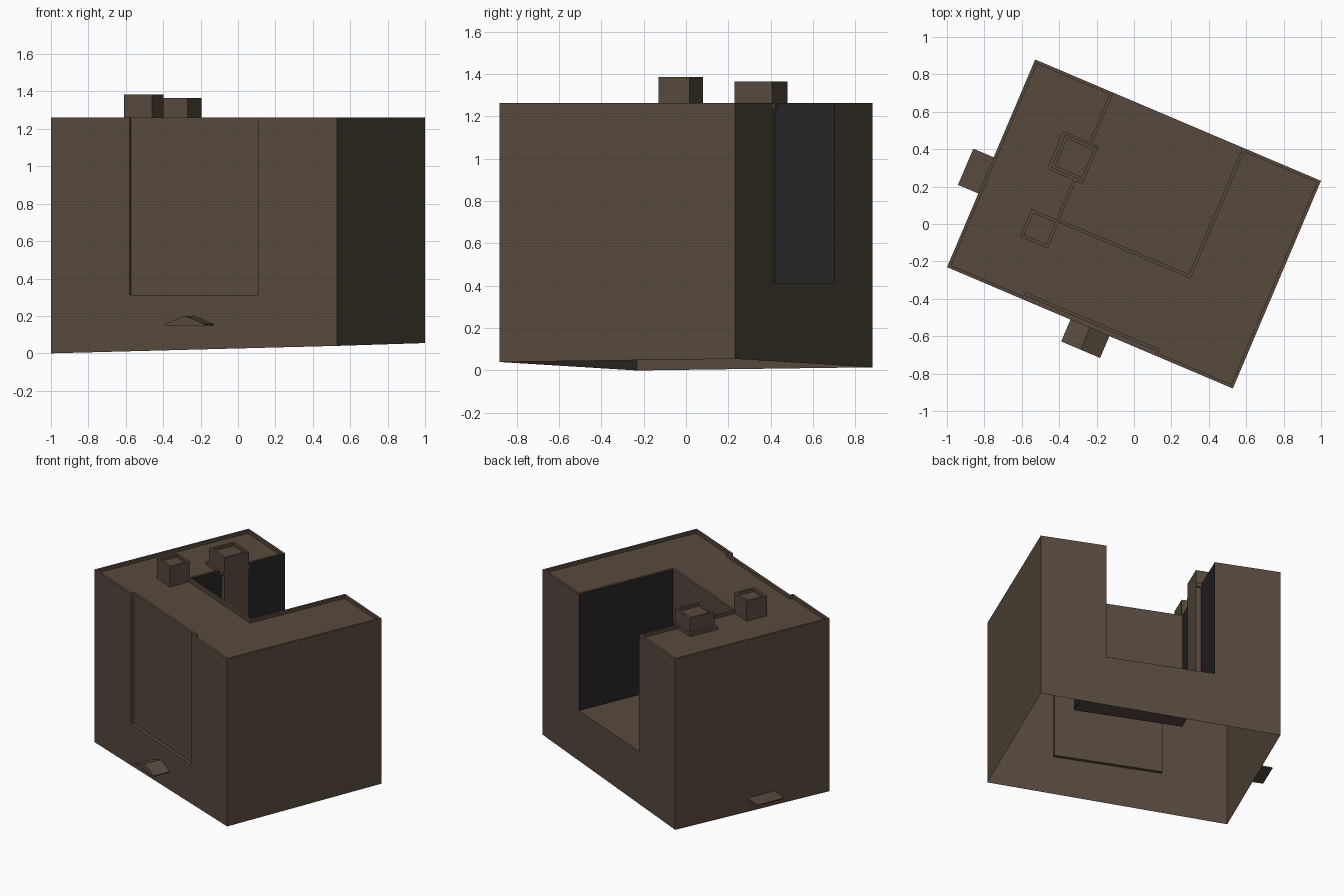
import bpy, bmesh, math

if "Cube" in bpy.data.objects:
    bpy.data.objects.remove(bpy.data.objects["Cube"])

ANG = math.radians(-23.0)
CA, SA = math.cos(ANG), math.sin(ANG)
HU, HV = 0.83, 0.603        # half footprint
TOP, ROOF = 1.262, 1.24     # parapet top, roof level
RIM = 0.017
NU, NV, FLOOR = 0.375, -0.133, 0.41   # courtyard half width, front wall, floor
RD, SILL = 0.024, 0.312     # front recess depth and sill height


def material(name, col):
    m = bpy.data.materials.new(name)
    m.diffuse_color = (*col, 1)
    m.use_nodes = True
    m.node_tree.nodes["Principled BSDF"].inputs["Base Color"].default_value = m.diffuse_color
    return m


BROWN = material("brown_wall", (0.095, 0.068, 0.047))
DARK = material("dark_party_wall", (0.018, 0.018, 0.018))


def low(u, v):              # sloping ground line
    return 0.0275 + 0.024 * u + 0.0125 * v


def make(name, faces):
    """faces: list of (points in local u,v,z, material index)"""
    bm = bmesh.new()
    for pts, mi in faces:
        f = bm.faces.new([bm.verts.new((u * CA - v * SA, u * SA + v * CA, z)) for u, v, z in pts])
        f.material_index = mi
    bmesh.ops.remove_doubles(bm, verts=bm.verts, dist=0.0005)
    bmesh.ops.recalc_face_normals(bm, faces=bm.faces)
    me = bpy.data.meshes.new(name)
    bm.to_mesh(me)
    bm.free()
    me.materials.append(BROWN)
    me.materials.append(DARK)
    ob = bpy.data.objects.new(name, me)
    bpy.context.collection.objects.link(ob)
    return ob


def prism(a, b):
    """closed solid between two matching loops"""
    n = len(a)
    return [(a, 0), (b, 0)] + [([a[i], a[(i + 1) % n], b[(i + 1) % n], b[i]], 0) for i in range(n)]


def rect(u0, u1, v0, v1, z):
    return [(u0, v0, z), (u1, v0, z), (u1, v1, z), (u0, v1, z)]


def inset(poly, d):
    """mitred inset of a counter-clockwise right-angled outline"""
    out = []
    for i, (x, y) in enumerate(poly):
        (px, py), (nx, ny) = poly[i - 1], poly[(i + 1) % len(poly)]
        l1, l2 = math.hypot(x - px, y - py), math.hypot(nx - x, ny - y)
        out.append((x + d * (-(y - py) / l1 - (ny - y) / l2),
                    y + d * ((x - px) / l1 + (nx - x) / l2)))
    return out


def rimmed_top(poly, top, floor, d):
    """parapet ring, its inner face and the sunken roof"""
    inn = inset(poly, d)
    n = len(poly)
    fs = [([(*p, floor) for p in inn], 0)]
    for i in range(n):
        j = (i + 1) % n
        fs.append(([(*poly[i], top), (*poly[j], top), (*inn[j], top), (*inn[i], top)], 0))
        fs.append(([(*inn[i], top), (*inn[j], top), (*inn[j], floor), (*inn[i], floor)], 0))
    return fs


# Building shell: outline with front recess and rear courtyard
FV = -HV + RD
outline = [(-HU, -HV), (-NU, -HV), (-NU, FV), (NU, FV), (NU, -HV), (HU, -HV),
           (HU, HV), (NU, HV), (NU, NV), (-NU, NV), (-NU, HV), (-HU, HV)]
bases = [None, SILL, SILL, SILL, None, None, None, FLOOR, FLOOR, FLOOR, None, None]
shell = rimmed_top(outline, TOP, ROOF, RIM)
for i, base in enumerate(bases):
    p, q = outline[i], outline[(i + 1) % 12]
    zp, zq = (low(*p), low(*q)) if base is None else (base, base)
    shell.append(([(*p, zp), (*q, zq), (*q, TOP), (*p, TOP)], 1 if i in (7, 9) else 0))
# walls below the recess and the courtyard, with sill and floor
for v, z in ((-HV, SILL), (HV, FLOOR)):
    shell.append(([(-NU, v, low(-NU, v)), (NU, v, low(NU, v)), (NU, v, z), (-NU, v, z)], 0))
shell.append((rect(-NU, NU, -HV, FV, SILL), 0))
shell.append((rect(-NU, NU, NV, HV, FLOOR), 0))
make("building_shell", shell)


# Chimneys with sunken tops
def chimney(name, u0, u1, v0, v1, z0, z1):
    poly = [(u0, v0), (u1, v0), (u1, v1), (u0, v1)]
    fs = rimmed_top(poly, z1, z1 - 0.02, 0.017)
    for i in range(4):
        p, q = poly[i], poly[(i + 1) % 4]
        fs.append(([(*p, z0), (*q, z0), (*q, z1), (*p, z1)], 0))
    make(name, fs)


chimney("small_chimney", -0.535, -0.373, -0.30, -0.14, ROOF, 1.385)
chimney("large_chimney", -0.525, -0.338, 0.105, 0.297, ROOF, 1.364)
make("chimney_collar", prism(rect(-0.543, -0.339, 0.09, 0.309, ROOF - 0.005),
                             rect(-0.543, -0.339, 0.09, 0.309, TOP)))
make("chimney_stack", prism(rect(-NU - 0.002, -0.338, 0.105, 0.297, FLOOR),
                            rect(-NU - 0.002, -0.338, 0.105, 0.297, TOP)))

# Front gabled canopy
make("front_canopy", prism(*[[(-0.113, v, 0.15), (0.113, v, 0.15), (0.113, v, 0.157),
                              (0, v, 0.2), (-0.113, v, 0.157)] for v in (-0.73, -HV)]))

# Side canopy
make("side_canopy", prism(*[[(-0.948, v, 0.094), (-HU, v, 0.094), (-HU, v, 0.108),
                             (-0.948, v, 0.103)] for v in (-0.175, 0.035)]))
